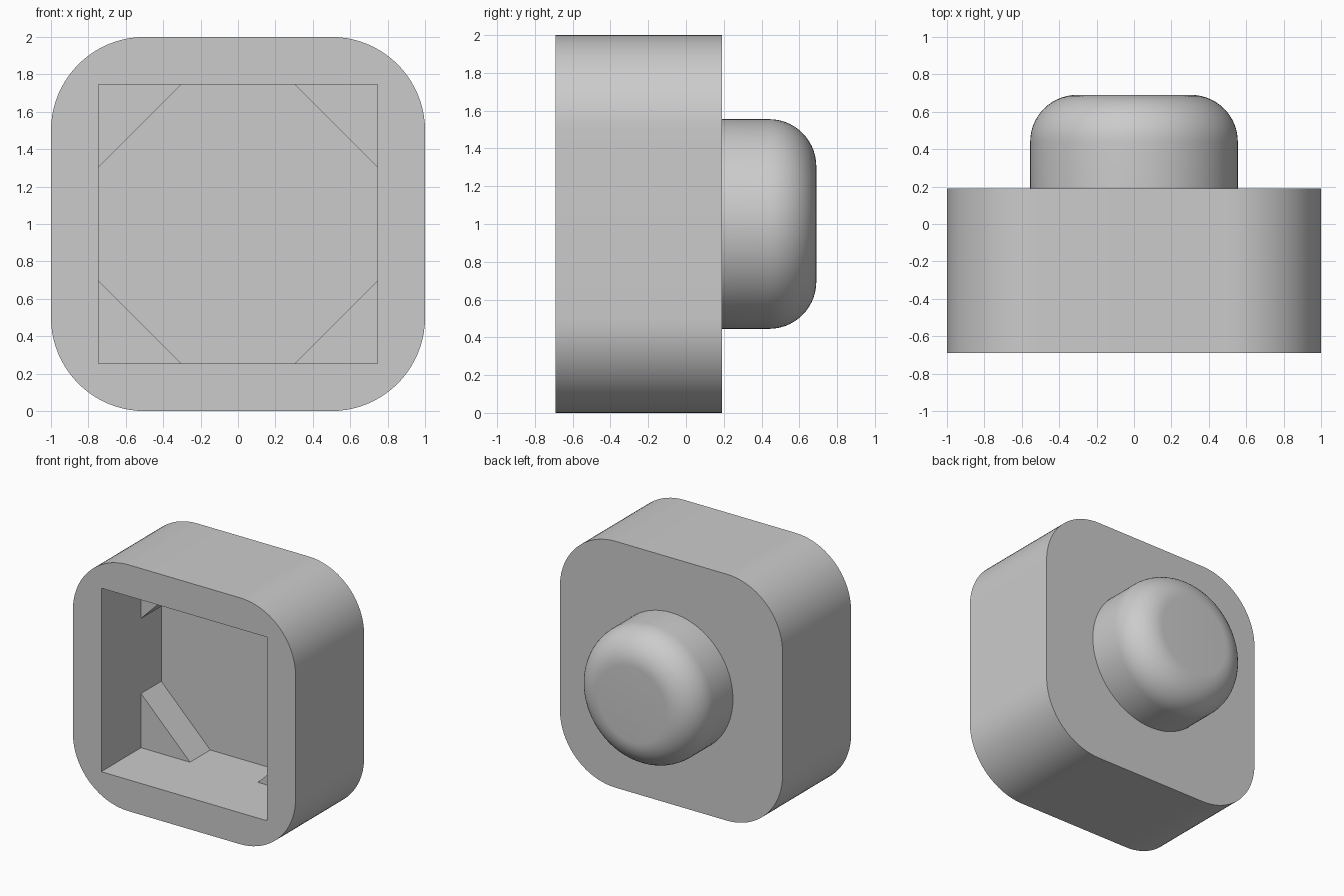
import bpy, bmesh, math
from mathutils import Vector

if "Cube" in bpy.data.objects:
    bpy.data.objects.remove(bpy.data.objects["Cube"])

FRONT, BACK, TIP = -0.69, 0.19, 0.69   # depth of body front, body back, knob end
MID = 1.0                              # height of the centre

grey = bpy.data.materials.new("plain grey")
grey.diffuse_color = (0.6, 0.6, 0.6, 1)
grey.use_nodes = True
grey.node_tree.nodes["Principled BSDF"].inputs["Base Color"].default_value = grey.diffuse_color


def finish(name, bm):
    bmesh.ops.recalc_face_normals(bm, faces=bm.faces[:])
    mesh = bpy.data.meshes.new(name)
    bm.to_mesh(mesh)
    bm.free()
    mesh.materials.append(grey)
    obj = bpy.data.objects.new(name, mesh)
    bpy.context.collection.objects.link(obj)
    return obj


def prism(name, outline, y0, y1):
    """Extrude an (x, z) outline, measured from the centre, along y."""
    bm = bmesh.new()
    face = bm.faces.new([bm.verts.new((x, y0, MID + z)) for x, z in outline])
    out = bmesh.ops.extrude_face_region(bm, geom=[face])
    moved = [v for v in out["geom"] if isinstance(v, bmesh.types.BMVert)]
    bmesh.ops.translate(bm, verts=moved, vec=(0, y1 - y0, 0))
    return finish(name, bm)


def smooth(obj):
    bpy.ops.object.select_all(action='DESELECT')
    obj.select_set(True)
    bpy.context.view_layer.objects.active = obj
    bpy.ops.object.shade_smooth_by_angle(angle=math.radians(30))


def arc(cx, cy, r, a0, a1, n):
    return [(cx + r * math.cos(math.radians(a0 + (a1 - a0) * i / n)),
             cy + r * math.sin(math.radians(a0 + (a1 - a0) * i / n))) for i in range(n + 1)]


# Rounded square body
outline = []
for k, (sx, sz) in enumerate([(1, 1), (-1, 1), (-1, -1), (1, -1)]):
    outline += arc(0.5 * sx, 0.5 * sz, 0.5, 90 * k, 90 * k + 90, 20)
body = prism("body", outline, FRONT, BACK)

# Square pocket, open at the front
P, FLOOR = 0.745, 0.08
cutter = prism("pocket_cutter", [(-P, -P), (P, -P), (P, P), (-P, P)], FRONT - 0.2, FLOOR)
cutter.hide_render = True
cut = body.modifiers.new("pocket", 'BOOLEAN')
cut.operation, cut.solver, cut.object = 'DIFFERENCE', 'EXACT', cutter
bpy.context.view_layer.objects.active = body
bpy.ops.object.modifier_apply(modifier=cut.name)
bpy.data.objects.remove(cutter)
smooth(body)

# Triangular gussets in the four pocket corners
for sx, side in ((-1, "left"), (1, "right")):
    for sz, level in ((-1, "lower"), (1, "upper")):
        prism(f"gusset_{level}_{side}",
              [(sx * P, sz * P), (sx * 0.305, sz * P), (sx * P, sz * 0.305)], -0.18, FLOOR)

# Round knob on the back with a filleted rim
R, F = 0.555, 0.25
profile = [(0, BACK - 0.04), (R, BACK - 0.04), (R, BACK)]
profile += arc(R - F, TIP - F, F, 0, 90, 14) + [(0, TIP)]
bm = bmesh.new()
verts = [bm.verts.new((r, y, MID)) for r, y in profile]
edges = [bm.edges.new(pair) for pair in zip(verts, verts[1:])]
bmesh.ops.spin(bm, geom=verts + edges, cent=Vector((0, 0, MID)), axis=(0, 1, 0),
               angle=2 * math.pi, steps=72)
bmesh.ops.remove_doubles(bm, verts=bm.verts[:], dist=1e-4)
smooth(finish("knob", bm))
